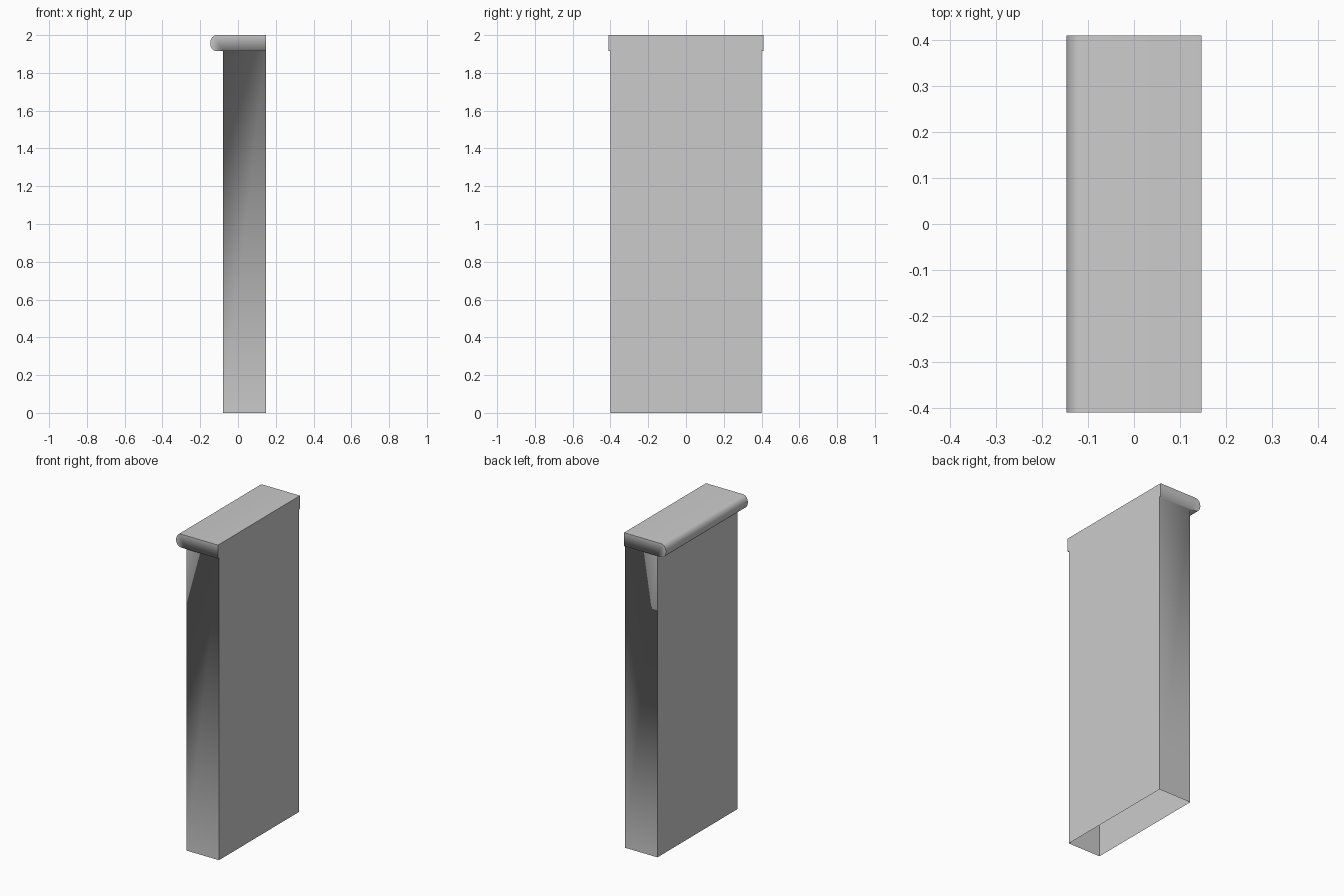
import bpy, bmesh, math

if "Cube" in bpy.data.objects:
    bpy.data.objects.remove(bpy.data.objects["Cube"])

HALF_LEN, BODY_HALF = 0.41, 0.40      # half lengths of cap and body along y
X0, X1 = -0.08, 0.147                 # body faces
NOSE, Z_CAP, Z_TOP = -0.147, 1.915, 2.0
RX, RZ = 0.032, (Z_TOP - Z_CAP) / 2   # rounded nose radii

bm = bmesh.new()

# Cap profile (x, z): ledge edge, flush edge, top, rounded nose, back to body
profile = [(X0, Z_CAP), (X1, Z_CAP), (X1, Z_TOP)]
for i in range(9):
    a = math.pi / 2 + math.pi * i / 8
    profile.append((NOSE + RX + RX * math.cos(a), Z_CAP + RZ + RZ * math.sin(a)))

front = [bm.verts.new((x, -HALF_LEN, z)) for x, z in profile]
back = [bm.verts.new((x, HALF_LEN, z)) for x, z in profile]
bm.faces.new(front)
bm.faces.new(back[::-1])

# Body corners: top ring under the cap, and open bottom ring
corners = [(X0, -BODY_HALF), (X1, -BODY_HALF), (X1, BODY_HALF), (X0, BODY_HALF)]
top = [bm.verts.new((x, y, Z_CAP)) for x, y in corners]
low = [bm.verts.new((x, y, 0)) for x, y in corners]
for i in range(4):
    j = (i + 1) % 4
    bm.faces.new((low[i], low[j], top[j], top[i]))

# Narrow ledges at both ends of the cap
bm.faces.new((front[0], top[0], top[1], front[1]))
bm.faces.new((back[0], back[1], top[2], top[3]))

# Cap skin; the first and last strips meet the body's top ring
n = len(profile)
bm.faces.new((front[1], top[1], top[2], back[1], back[2], front[2]))
for i in range(2, n - 1):
    bm.faces.new((front[i], back[i], back[i + 1], front[i + 1]))
bm.faces.new((front[-1], back[-1], back[0], top[3], top[0], front[0]))
bmesh.ops.recalc_face_normals(bm, faces=bm.faces)

# Smooth shading, blending the end walls into the ledges, other corners sharp
for f in bm.faces:
    f.smooth = True
ledge_edges = {bm.edges.get(p) for p in ((front[0], front[1]), (back[0], back[1]),
                                         (top[0], top[1]), (top[2], top[3]))}
for e in bm.edges:
    if e not in ledge_edges and len(e.link_faces) == 2:
        e.smooth = e.calc_face_angle() < math.radians(35)

mesh = bpy.data.meshes.new("capped_panel")
bm.to_mesh(mesh)
bm.free()
bpy.context.collection.objects.link(bpy.data.objects.new("capped_panel", mesh))
